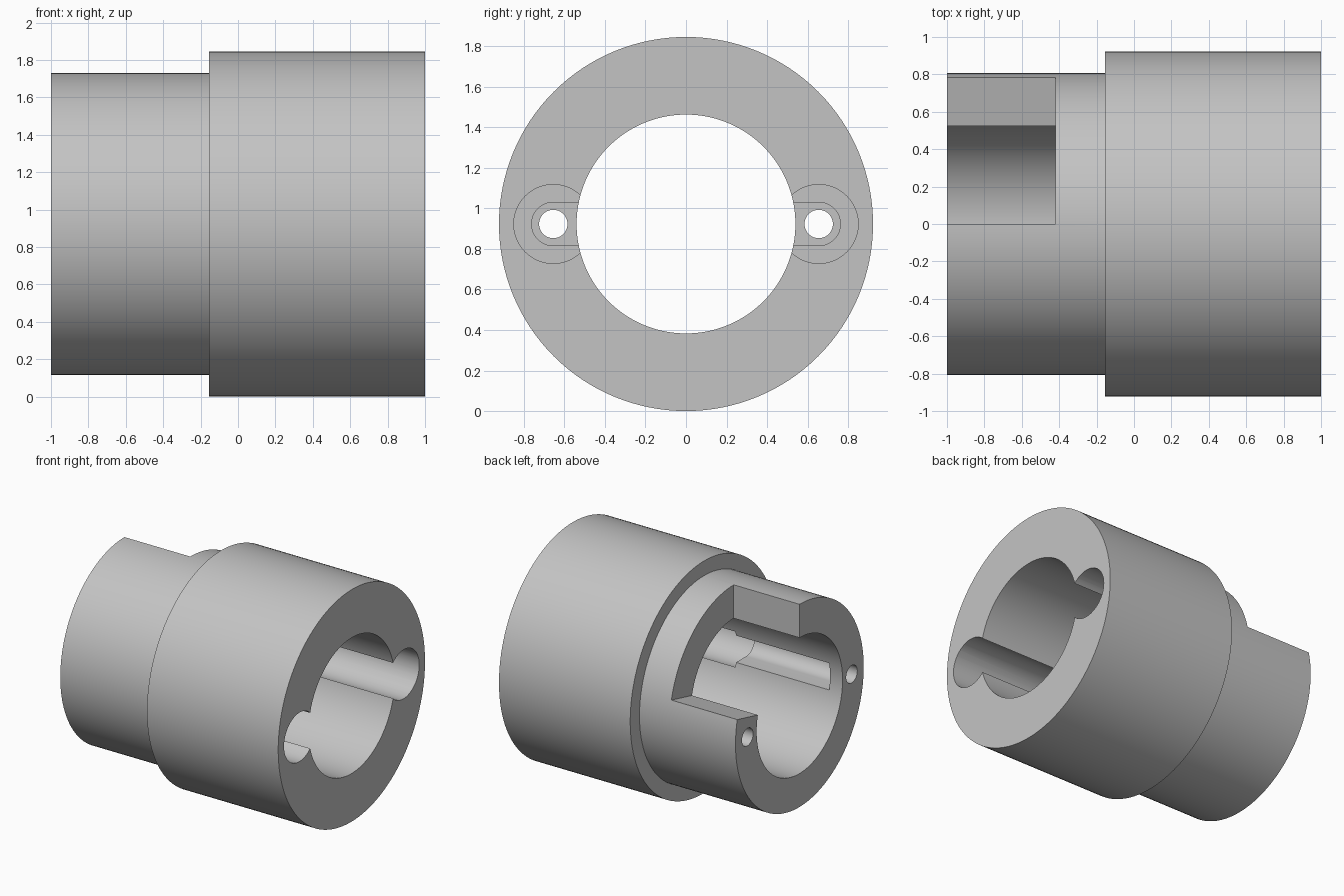
import bpy, bmesh, math
from math import cos, sin, pi, radians

cube = bpy.data.objects.get("Cube")
if cube:
    bpy.data.objects.remove(cube, do_unlink=True)

AXIS_Z = 0.923
BORE_R, NECK_R, BODY_R = 0.54, 0.806, 0.923
SHOULDER_X = -0.155
SCREW_Y = 0.655

grey = bpy.data.materials.new("plain grey")
grey.use_nodes = True
colour = (0.55, 0.55, 0.55, 1)
grey.diffuse_color = colour
grey.node_tree.nodes["Principled BSDF"].inputs["Base Color"].default_value = colour


def make_object(name, bm):
    bmesh.ops.recalc_face_normals(bm, faces=bm.faces)
    mesh = bpy.data.meshes.new(name)
    bm.to_mesh(mesh)
    bm.free()
    obj = bpy.data.objects.new(name, mesh)
    obj.location.z = AXIS_Z
    bpy.context.collection.objects.link(obj)
    mesh.materials.append(grey)
    return obj


def lathe(name, profile, steps=128):
    """Revolve a closed (x, radius) profile around the x axis."""
    bm = bmesh.new()
    rings = []
    for i in range(steps):
        a = 2 * pi * i / steps
        rings.append([bm.verts.new((x, r * cos(a), r * sin(a))) for x, r in profile])
    for i, ring in enumerate(rings):
        following = rings[(i + 1) % steps]
        for j in range(len(profile)):
            k = (j + 1) % len(profile)
            bm.faces.new((ring[j], ring[k], following[k], following[j]))
    return make_object(name, bm)


def prism(name, outline, x0, x1):
    """Extrude a (y, z) outline along x."""
    bm = bmesh.new()
    face = bm.faces.new([bm.verts.new((x0, y, z)) for y, z in outline])
    extruded = bmesh.ops.extrude_face_region(bm, geom=[face])["geom"]
    moved = [v for v in extruded if isinstance(v, bmesh.types.BMVert)]
    bmesh.ops.translate(bm, verts=moved, vec=(x1 - x0, 0, 0))
    return make_object(name, bm)


def arc(y, r, start, end, steps):
    angles = [start + (end - start) * i / steps for i in range(steps + 1)]
    return [(y + r * cos(a), r * sin(a)) for a in angles]


def circle(y, r, steps=48):
    return arc(y, r, 0, 2 * pi, steps)[:-1]


# Stepped sleeve with a central bore
sleeve = lathe("stepped_sleeve", [
    (-1, BORE_R), (-1, NECK_R), (SHOULDER_X, NECK_R),
    (SHOULDER_X, BODY_R), (1, BODY_R), (1, BORE_R)])

cutters = []

# Sector window in the neck
edge = radians(13.5)
cutters.append(prism("window_cutter",
                     [(0, 0), (2 * cos(edge), 2 * sin(edge)), (2, 2), (0, 2)],
                     -1.2, -0.42))

# Screw channels on both sides: counterbore, open slot and through hole
for side, label in ((1, "back"), (-1, "front")):
    y = side * SCREW_Y
    slot_r = 0.107
    slot = arc(SCREW_Y, slot_r, -pi / 2, pi / 2, 24) + [(0.4, slot_r), (0.4, -slot_r)]
    cutters += [
        prism(label + "_counterbore_cutter", circle(y, 0.195), -0.07, 1.2),
        prism(label + "_slot_cutter", [(side * p, q) for p, q in slot], -0.89, 0.2),
        prism(label + "_hole_cutter", circle(y, 0.07), -1.2, -0.6),
    ]

for cutter in cutters:
    cutter.hide_render = True
    cut = sleeve.modifiers.new(cutter.name, "BOOLEAN")
    cut.operation = "DIFFERENCE"
    cut.solver = "EXACT"
    cut.object = cutter

# Apply the cuts, then remove the cutters
bpy.ops.object.select_all(action="DESELECT")
sleeve.select_set(True)
bpy.context.view_layer.objects.active = sleeve
for cutter in cutters:
    bpy.ops.object.modifier_apply(modifier=cutter.name)
for cutter in cutters:
    bpy.data.objects.remove(cutter, do_unlink=True)

bpy.ops.object.shade_smooth_by_angle(angle=radians(30))
